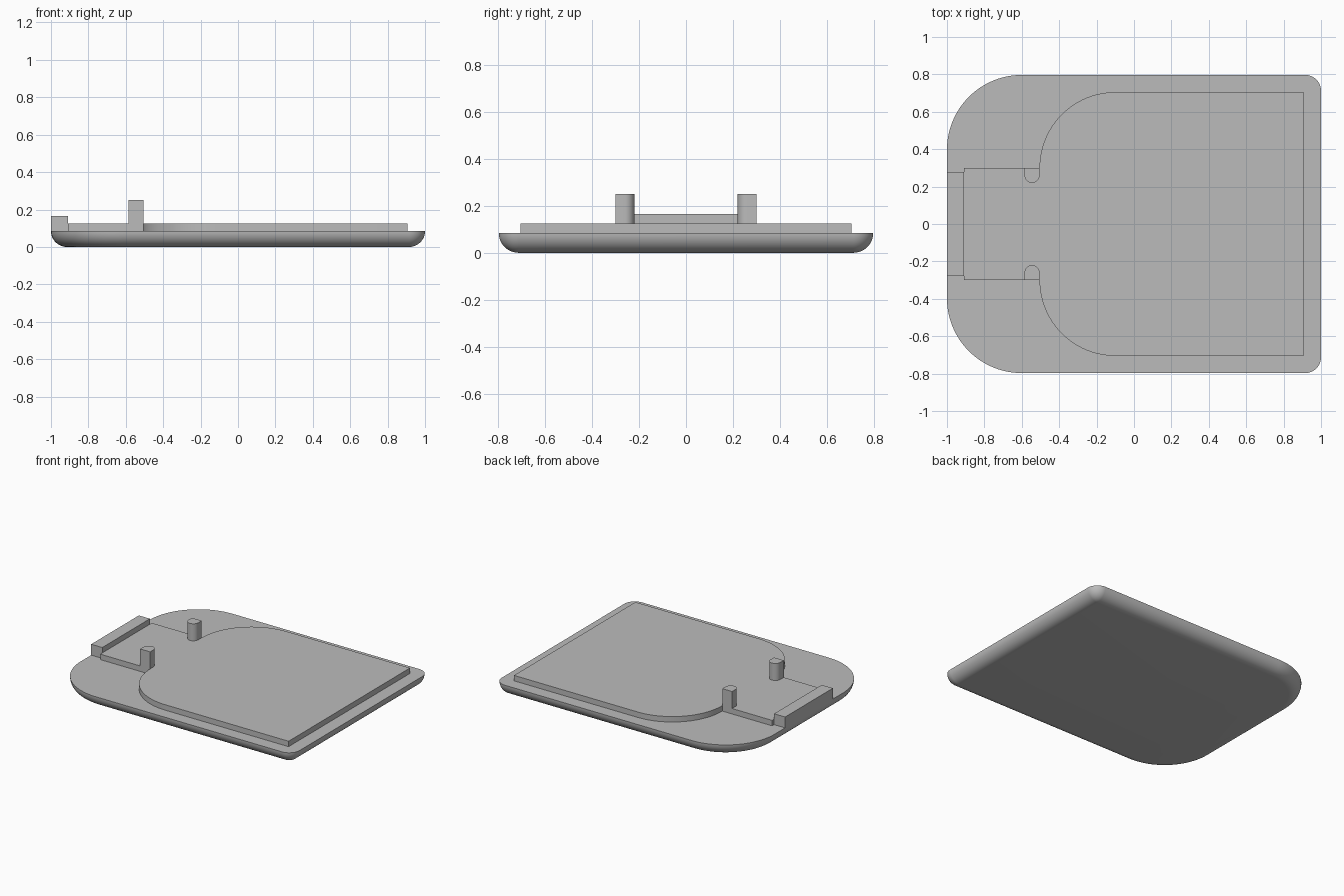
import bpy, bmesh
from math import sin, cos, pi, radians

cube = bpy.data.objects.get("Cube")
if cube:
    bpy.data.objects.remove(cube, do_unlink=True)

grey = bpy.data.materials.new("plain grey")
grey.use_nodes = True
colour = (0.5, 0.5, 0.5, 1)
grey.diffuse_color = colour
grey.node_tree.nodes["Principled BSDF"].inputs["Base Color"].default_value = colour

BASE_TOP, PLATE_TOP = 0.085, 0.125
HALF_X, HALF_Y = 1.0, 0.797


def arc(cx, cy, r, start, end, steps=24):
    angles = [radians(start + (end - start) * i / steps) for i in range(steps + 1)]
    return [(cx + r * cos(a), cy + r * sin(a)) for a in angles]


def loft(name, rings):
    """Skin a stack of (outline, height) rings and cap both ends."""
    bm = bmesh.new()
    loops = [[bm.verts.new((x, y, z)) for x, y in pts] for pts, z in rings]
    for low, high in zip(loops, loops[1:]):
        n = len(low)
        for i in range(n):
            j = (i + 1) % n
            bm.faces.new((low[i], low[j], high[j], high[i]))
    bm.faces.new(loops[0][::-1])
    bm.faces.new(loops[-1])
    bmesh.ops.remove_doubles(bm, verts=bm.verts, dist=0.0001)
    bmesh.ops.recalc_face_normals(bm, faces=bm.faces)
    mesh = bpy.data.meshes.new(name)
    bm.to_mesh(mesh)
    bm.free()
    mesh.materials.append(grey)
    obj = bpy.data.objects.new(name, mesh)
    bpy.context.collection.objects.link(obj)
    bpy.ops.object.select_all(action="DESELECT")
    obj.select_set(True)
    bpy.context.view_layer.objects.active = obj
    bpy.ops.object.shade_smooth_by_angle(angle=radians(30))
    return obj


def base_outline(inset):
    """Rounded rectangle: wide corners at -x, tight corners at +x."""
    pts = []
    for sx, sy, radius, start in ((1, 1, 0.085, 0), (-1, 1, 0.4, 90),
                                  (-1, -1, 0.4, 180), (1, -1, 0.085, 270)):
        cx, cy = sx * (HALF_X - radius), sy * (HALF_Y - radius)
        pts += arc(cx, cy, radius - inset, start, start + 90)
    return pts


# Base tray with a rounded underside
R = BASE_TOP
rings = []
for i in range(13):
    a = pi / 2 * i / 12
    rings.append((base_outline(R * (1 - sin(a))), R * (1 - cos(a))))
loft("base_tray", rings)

# Raised panel with curved shoulders and a narrow neck
half = [(0.905, 0.705)] + arc(-0.10, 0.30, 0.405, 90, 180, 32) + [(-0.91, 0.30)]
panel = half + [(x, -y) for x, y in reversed(half)]
loft("raised_panel", [(panel, BASE_TOP), (panel, PLATE_TOP)])

# End stop across the neck
stop = [(-1, -0.277), (-0.91, -0.277), (-0.91, 0.277), (-1, 0.277)]
loft("end_stop", [(stop, BASE_TOP), (stop, 0.165)])

# Pair of posts with rounded inner ends
post = [(-0.505, 0.30), (-0.585, 0.30)] + arc(-0.545, 0.26, 0.04, 180, 360, 16)
for side, sign in (("left", 1), ("right", -1)):
    pts = [(x, sign * y) for x, y in post]
    loft("post_" + ("back" if sign > 0 else "front"), [(pts, BASE_TOP), (pts, 0.25)])
